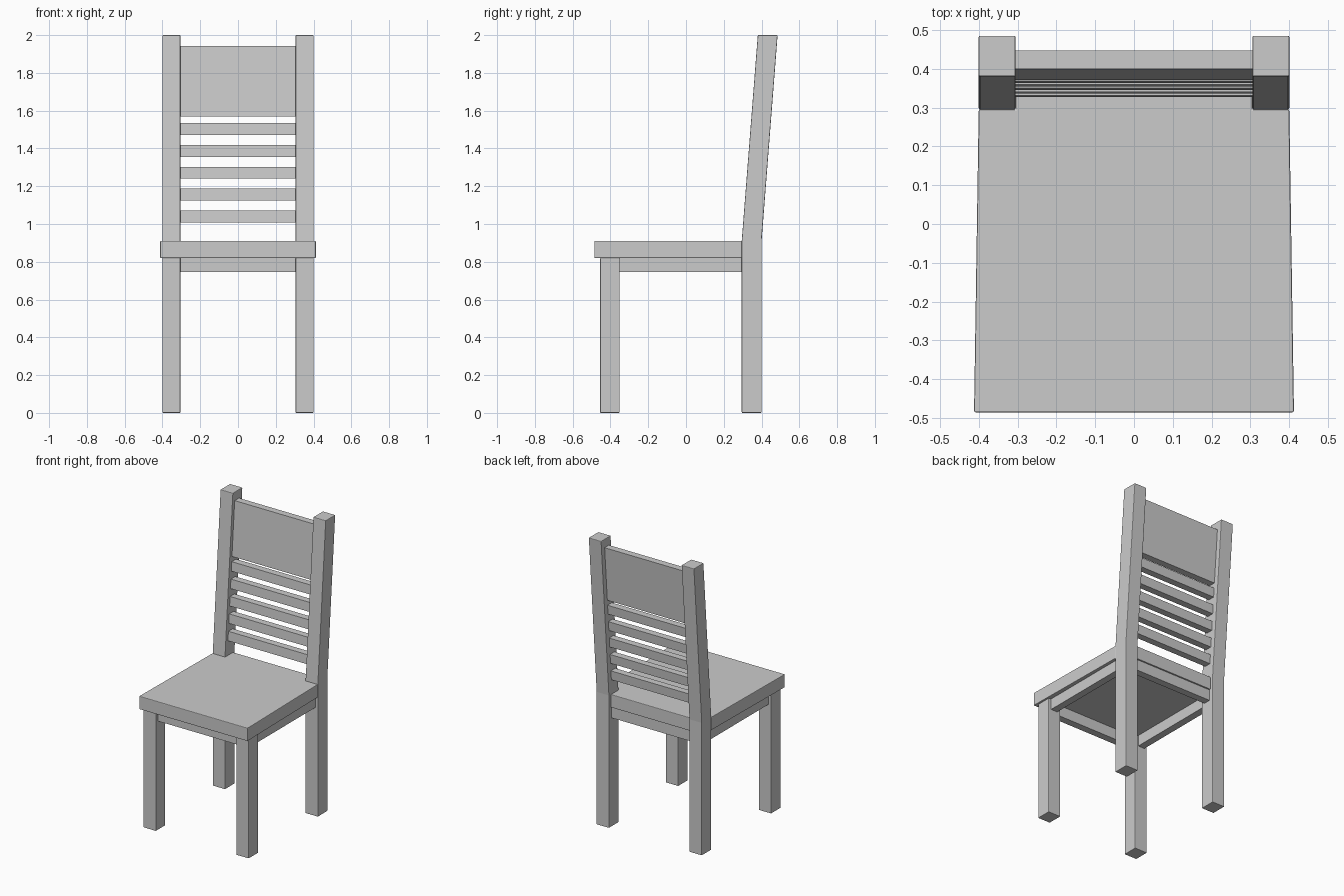
import bpy
import bmesh
from mathutils import Vector

if "Cube" in bpy.data.objects:
    bpy.data.objects.remove(bpy.data.objects["Cube"])

KINK, TOP = 0.91, 2.0             # where the back posts start leaning, and end
SLOPE = 0.085 / (TOP - KINK)


def lean(z):
    return max(0.0, z - KINK) * SLOPE


def prism(name, outline, axis, lo, hi, bevel=0.0, mirror=False):
    """Extrude a 2D outline along 'x' (outline in y,z) or 'z' (outline in x,y)."""
    bm = bmesh.new()
    place = (lambda p: (lo, p[0], p[1])) if axis == 'x' else (lambda p: (p[0], p[1], lo))
    face = bm.faces.new([bm.verts.new(place(p)) for p in outline])
    step = Vector((hi - lo, 0, 0)) if axis == 'x' else Vector((0, 0, hi - lo))
    out = bmesh.ops.extrude_face_region(bm, geom=[face], use_keep_orig=True)
    bmesh.ops.translate(bm, vec=step,
                        verts=[g for g in out['geom'] if isinstance(g, bmesh.types.BMVert)])
    bmesh.ops.recalc_face_normals(bm, faces=bm.faces)
    mesh = bpy.data.meshes.new(name)
    bm.to_mesh(mesh)
    bm.free()
    ob = bpy.data.objects.new(name, mesh)
    bpy.context.collection.objects.link(ob)
    if bevel:
        mod = ob.modifiers.new("Bevel", 'BEVEL')
        mod.width = bevel
        mod.segments = 2
        mod.limit_method = 'ANGLE'
    if mirror:
        mod = ob.modifiers.new("Mirror", 'MIRROR')
        mod.use_mirror_merge = False
    return ob


def rect(a0, a1, b0, b1):
    return [(a0, b0), (a1, b0), (a1, b1), (a0, b1)]


# Seat: slightly tapered, notched around the back posts
half = [(0.412, -0.485), (0.40, 0.295), (0.305, 0.295), (0.305, 0.38)]
seat = half + [(-x, y) for x, y in reversed(half)]
prism("seat", seat, 'z', 0.82, 0.91, bevel=0.004)

# Front legs
prism("front_legs", rect(-0.455, -0.352, 0, 0.82), 'x', 0.305, 0.40, 0.004, True)

# Back legs continuing up into leaning posts
post = [(0.295, 0), (0.40, 0), (0.40, KINK), (0.40 + lean(TOP), TOP),
        (0.295 + lean(TOP), TOP), (0.295, KINK)]
prism("back_posts", post, 'x', 0.305, 0.40, 0.004, True)

# Apron rails under the seat
prism("side_aprons", rect(-0.352, 0.295, 0.745, 0.82), 'x', 0.33, 0.38, mirror=True)
prism("front_apron", rect(-0.43, -0.38, 0.745, 0.82), 'x', -0.305, 0.305)
prism("back_apron", rect(0.32, 0.37, 0.745, 0.82), 'x', -0.305, 0.305)


# Back slats and top panel, following the lean of the posts
def back_board(name, z0, z1):
    front, back = 0.319, 0.366
    outline = [(front + lean(z0), z0), (back + lean(z0), z0),
               (back + lean(z1), z1), (front + lean(z1), z1)]
    prism(name, outline, 'x', -0.305, 0.305)


for i in range(5):
    z = 1.008 + i * 0.116
    back_board(f"back_slat_{i + 1}", z, z + 0.063)
back_board("back_panel", 1.57, 1.942)
